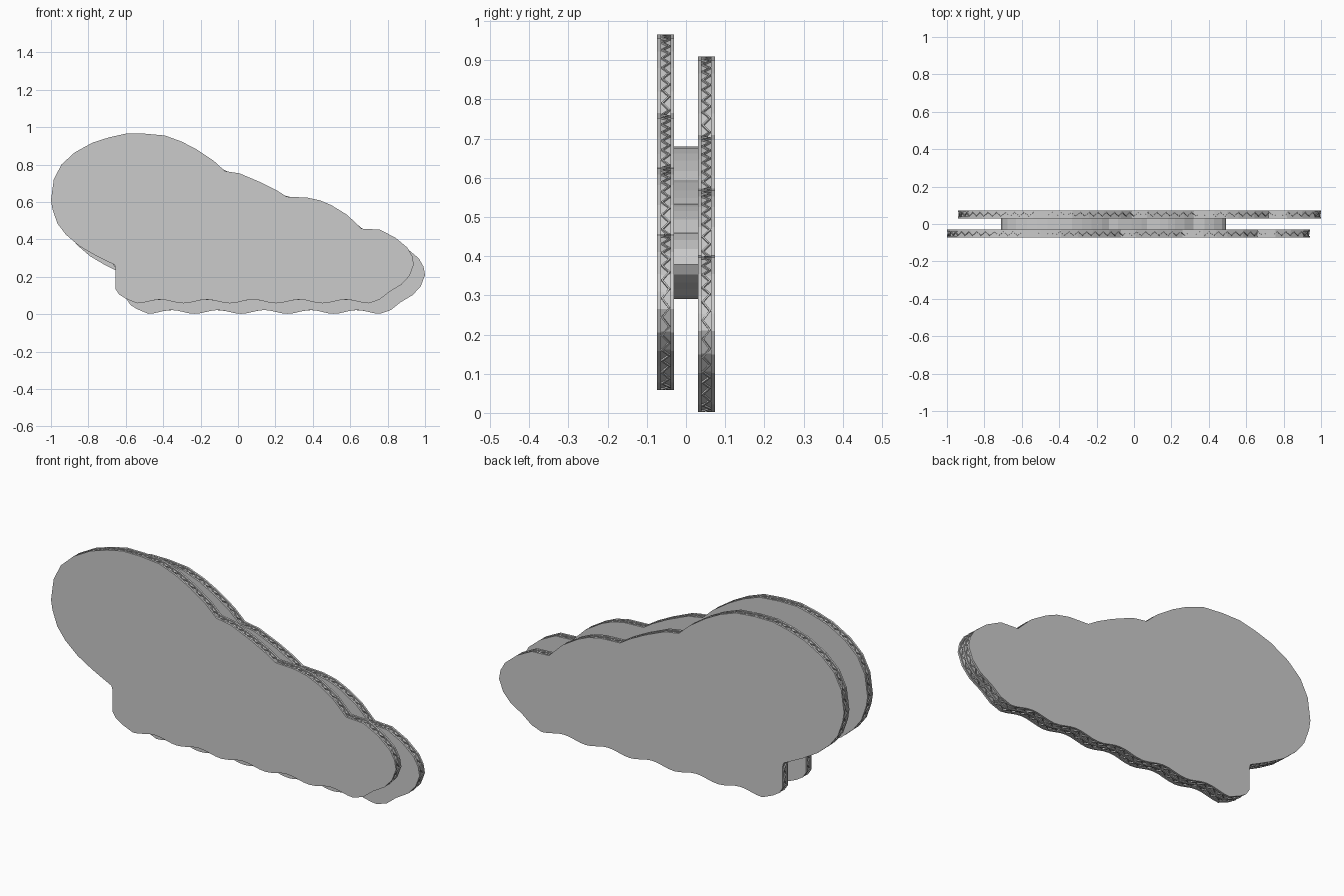
import bpy, bmesh, math
from mathutils import Vector

if "Cube" in bpy.data.objects:
    bpy.data.objects.remove(bpy.data.objects["Cube"])

grey = bpy.data.materials.new("cardboard grey")
grey.diffuse_color = (0.6, 0.6, 0.6, 1)
grey.use_nodes = True
grey.node_tree.nodes["Principled BSDF"].inputs["Base Color"].default_value = grey.diffuse_color

# Cloud outline (x, z): crown, three steps down to the right, round nose
outline = [
    (-0.60, 0.965), (-0.50, 0.965), (-0.39, 0.955), (-0.30, 0.922), (-0.22, 0.88),
    (-0.13, 0.82), (-0.07, 0.765), (0.01, 0.752), (0.126, 0.703), (0.21, 0.66),
    (0.26, 0.628), (0.37, 0.623), (0.44, 0.608), (0.50, 0.582), (0.585, 0.53),
    (0.66, 0.457), (0.757, 0.452), (0.84, 0.41), (0.906, 0.355), (0.932, 0.31),
    (0.94, 0.265), (0.917, 0.205), (0.874, 0.158), (0.81, 0.12), (0.757, 0.078),
]
# Wavy underside
for i in range(41):
    x = 0.70 - 1.24 * i / 40
    outline.append((x, 0.068 - 0.010 * math.cos(2 * math.pi * (x - 0.70) / 0.248)))
# Notch at the lower left, then round back up to the crown
outline += [
    (-0.60, 0.083), (-0.635, 0.105), (-0.655, 0.135), (-0.655, 0.245), (-0.66, 0.264),
    (-0.70, 0.283), (-0.77, 0.318), (-0.85, 0.365), (-0.92, 0.425), (-0.965, 0.484),
    (-0.992, 0.56), (-1.0, 0.61), (-0.985, 0.72), (-0.944, 0.80), (-0.874, 0.864),
    (-0.778, 0.917), (-0.69, 0.945),
]
cloud = [Vector(p) for p in outline]


def finish(bm, name):
    bmesh.ops.recalc_face_normals(bm, faces=bm.faces)
    mesh = bpy.data.meshes.new(name)
    bm.to_mesh(mesh)
    bm.free()
    mesh.materials.append(grey)
    obj = bpy.data.objects.new(name, mesh)
    bpy.context.collection.objects.link(obj)


def inset(points, d):
    """Move a clockwise outline inwards by d."""
    out = []
    for i, p in enumerate(points):
        t = (points[(i + 1) % len(points)] - points[i - 1]).normalized()
        out.append(p + Vector((t.y, -t.x)) * d)
    return out


def slab(name, points, y0, y1):
    """Extrude an outline between two depths."""
    bm = bmesh.new()
    a = [bm.verts.new((p.x, y0, p.y)) for p in points]
    b = [bm.verts.new((p.x, y1, p.y)) for p in points]
    bm.faces.new(a)
    bm.faces.new(b[::-1])
    for i in range(len(a)):
        j = (i + 1) % len(a)
        bm.faces.new((a[i], b[i], b[j], a[j]))
    finish(bm, name)


def resample(points, step):
    """Evenly spaced points along the closed outline, an even number of them."""
    segs = [(p, points[(i + 1) % len(points)]) for i, p in enumerate(points)]
    total = sum((q - p).length for p, q in segs)
    n = 2 * round(total / step / 2)
    out, done = [], 0.0
    for p, q in segs:
        length = (q - p).length
        while len(out) < n and len(out) * total / n < done + length:
            out.append(p.lerp(q, (len(out) * total / n - done) / length))
        done += length
    return out


def flute(name, points, y0, y1):
    """Zigzag ribbon running round the edge between two liners."""
    w = 0.0025
    outer = resample(points, 0.026)
    inner = inset(outer, 0.012)
    bm = bmesh.new()
    rings = []
    for i, (o, n) in enumerate(zip(outer, inner)):
        y = y0 + w if i % 2 else y1 - w
        rings.append([bm.verts.new((p.x, y + s, p.y))
                      for p, s in ((o, -w), (o, w), (n, w), (n, -w))])
    for i, r in enumerate(rings):
        nxt = rings[(i + 1) % len(rings)]
        for k in range(4):
            m = (k + 1) % 4
            bm.faces.new((r[k], r[m], nxt[m], nxt[k]))
    finish(bm, name)


# Two corrugated sheets, the rear one shifted right and down
for label, y, dx, dz in (("front", -0.0735, 0, 0), ("rear", 0.03, 0.06, -0.056)):
    pts = [p + Vector((dx, dz)) for p in cloud]
    slab(label + "_outer_liner", pts, y, y + 0.010)
    slab(label + "_core", inset(pts, 0.005), y + 0.010, y + 0.0335)
    slab(label + "_inner_liner", pts, y + 0.0335, y + 0.0435)
    flute(label + "_flute", pts, y + 0.010, y + 0.0335)

# Smaller cloud-shaped spacer joining the sheets
spacer = [Vector((-0.71 + (p.x + 1.0) * 0.619, 0.29 + (p.y - 0.058) * 0.43)) for p in cloud]
slab("spacer", spacer, -0.03, 0.03)
